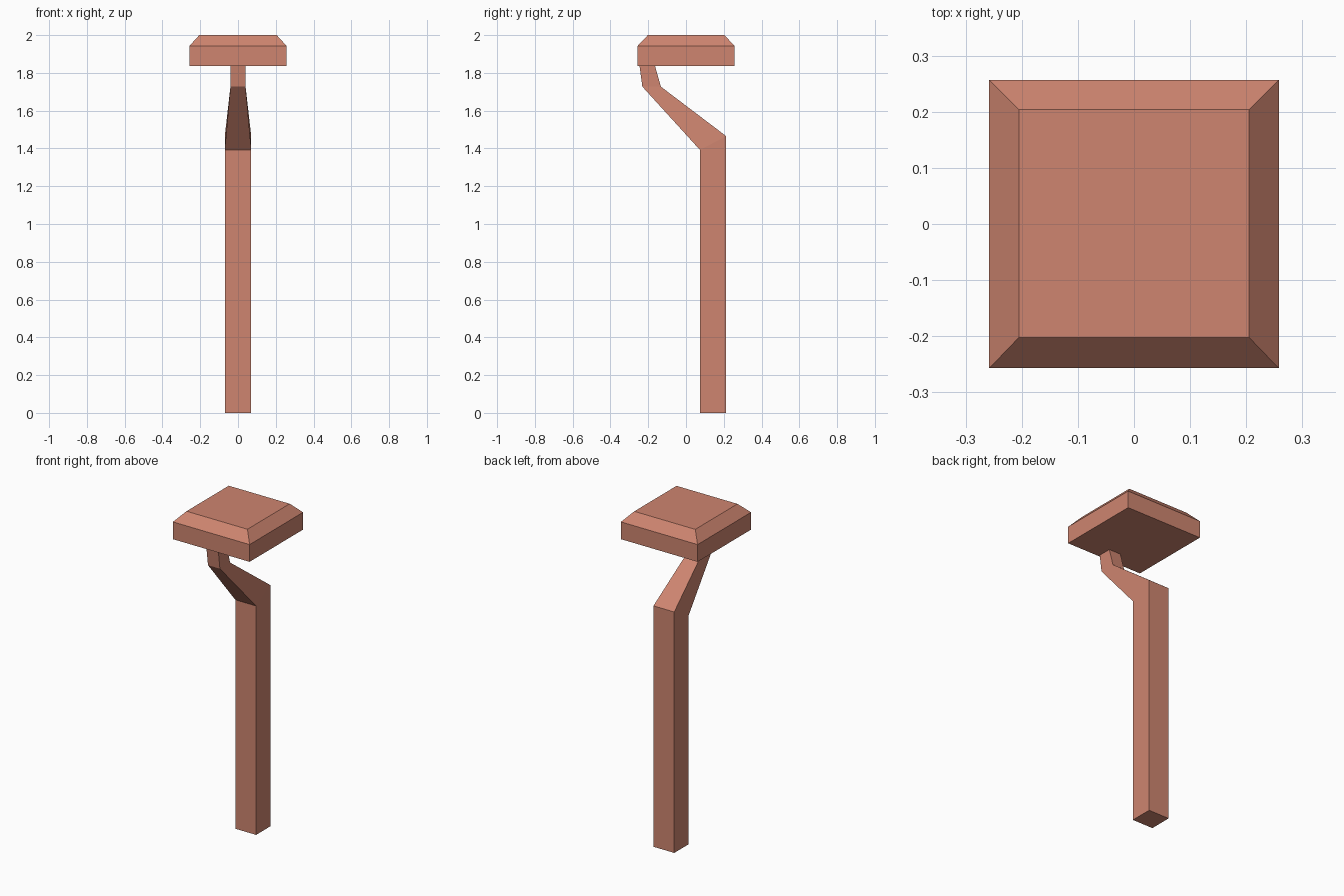
import bpy
import bmesh

cube = bpy.data.objects.get("Cube")
if cube:
    bpy.data.objects.remove(cube, do_unlink=True)

clay = bpy.data.materials.new("clay_red")
clay.use_nodes = True
colour = (0.62, 0.235, 0.162, 1.0)
clay.diffuse_color = colour
clay.node_tree.nodes["Principled BSDF"].inputs["Base Color"].default_value = colour


def loft(name, sections):
    """Join four-sided rings, each (half width, front y, front z, back y, back z)."""
    bm = bmesh.new()
    rings = []
    for w, fy, fz, by, bz in sections:
        corners = [(-w, fy, fz), (w, fy, fz), (w, by, bz), (-w, by, bz)]
        rings.append([bm.verts.new(c) for c in corners])
    for low, high in zip(rings, rings[1:]):
        for i in range(4):
            j = (i + 1) % 4
            bm.faces.new((low[i], low[j], high[j], high[i]))
    bm.faces.new(rings[0][::-1])
    bm.faces.new(rings[-1])
    bmesh.ops.recalc_face_normals(bm, faces=bm.faces)
    mesh = bpy.data.meshes.new(name)
    bm.to_mesh(mesh)
    bm.free()
    mesh.materials.append(clay)
    obj = bpy.data.objects.new(name, mesh)
    bpy.context.collection.objects.link(obj)
    return obj


# Square post that cranks forward and tapers into a thin neck
loft("post_and_neck", [
    (0.07, 0.074, 0.0, 0.213, 0.0),
    (0.07, 0.074, 1.392, 0.213, 1.465),
    (0.04, -0.231, 1.727, -0.133, 1.727),
    (0.04, -0.246, 1.837, -0.164, 1.837),
])

# Square head with a bevelled upper rim
loft("head", [
    (0.258, -0.257, 1.837, 0.257, 1.837),
    (0.258, -0.257, 1.942, 0.257, 1.942),
    (0.205, -0.202, 2.0, 0.204, 2.0),
])
